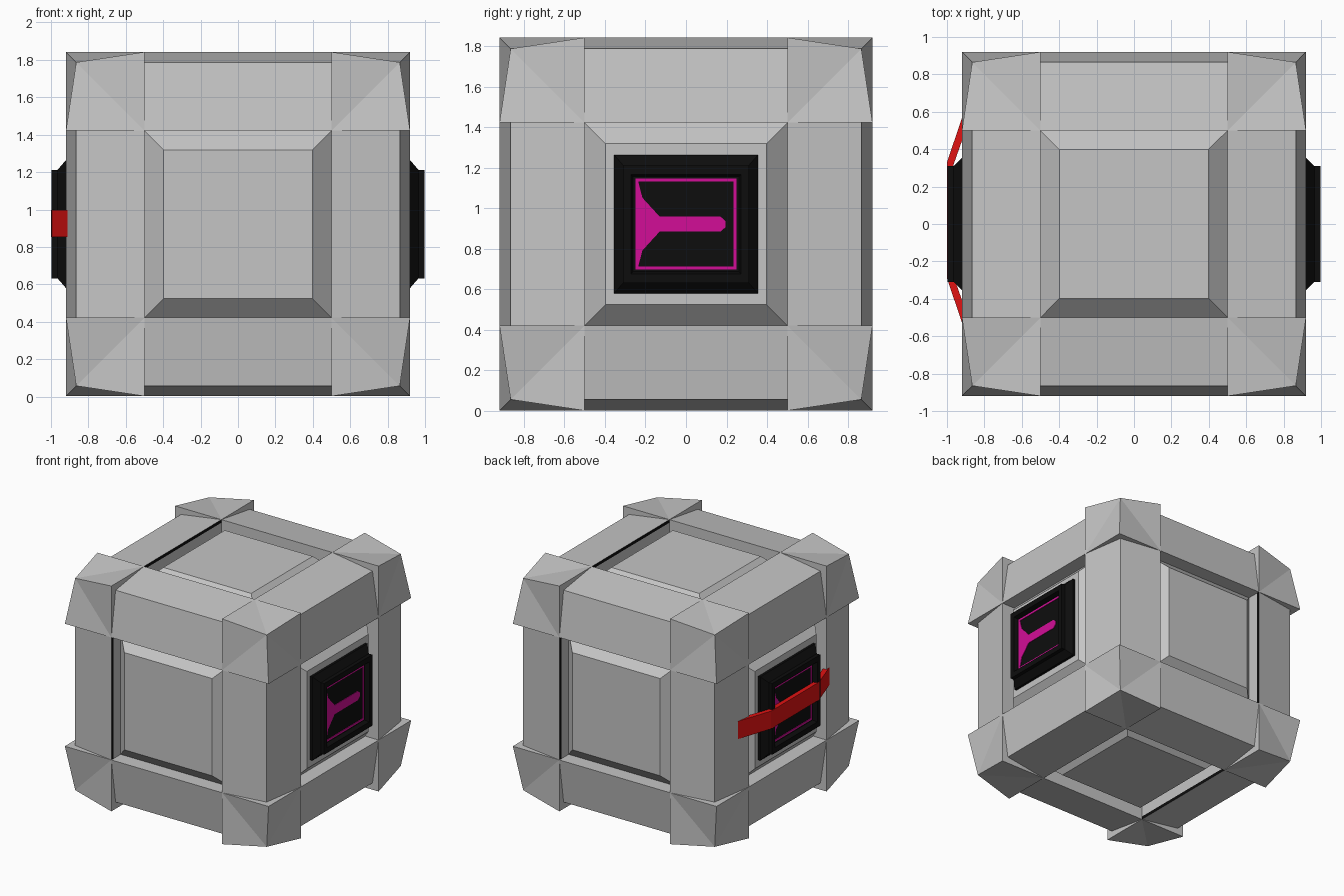
import bpy, bmesh
from itertools import product
from mathutils import Vector

if "Cube" in bpy.data.objects:
    bpy.data.objects.remove(bpy.data.objects["Cube"])

MID = 0.922                       # height of the cube's centre
OUT, IN, CUT = 0.92, 0.5, 0.865   # outer face, frame inner edge, pulled-in edge


def material(name, rgb):
    m = bpy.data.materials.new(name)
    m.use_nodes = True
    m.diffuse_color = (*rgb, 1)
    m.node_tree.nodes["Principled BSDF"].inputs["Base Color"].default_value = (*rgb, 1)
    return m


GREY = material("light grey", (0.56, 0.56, 0.56))
BLACK = material("black", (0.004, 0.004, 0.004))
PINK = material("magenta", (0.65, 0.004, 0.31))
RED = material("red", (0.75, 0.006, 0.006))


def build(name, verts, faces, mats, rule=None):
    """Make a flat-shaded mesh around the cube's centre, with outward normals."""
    bm = bmesh.new()
    vs = [bm.verts.new(Vector(v) + Vector((0, 0, MID))) for v in verts]
    for f in faces:
        bm.faces.new([vs[i] for i in f])
    bmesh.ops.recalc_face_normals(bm, faces=bm.faces[:])
    bm.normal_update()
    if rule:
        for f in bm.faces:
            f.material_index = rule(f)
    me = bpy.data.meshes.new(name)
    bm.to_mesh(me)
    bm.free()
    for m in mats:
        me.materials.append(m)
    ob = bpy.data.objects.new(name, me)
    bpy.context.collection.objects.link(ob)
    return ob


def loft(name, rings, mats, rule=None):
    """Skin a list of equal closed rings and cap both ends."""
    n = len(rings[0])
    verts = [p for r in rings for p in r]
    faces = [(k * n + i, k * n + (i + 1) % n, (k + 1) * n + (i + 1) % n, (k + 1) * n + i)
             for k in range(len(rings) - 1) for i in range(n)]
    faces += [tuple(range(n)), tuple(range(len(verts) - n, len(verts)))]
    return build(name, verts, faces, mats, rule)


def place(axis, a, b, c):
    """Put a on the given axis, b and c on the next two."""
    p = [0, 0, 0]
    p[axis], p[(axis + 1) % 3], p[(axis + 2) % 3] = a, b, c
    return tuple(p)


def rect(w, h):
    return [(-w, -h), (w, -h), (w, h), (-w, h)]


# Corner caps: flared blocks with a pulled-in corner point
for s in product((-1, 1), repeat=3):
    pts = [(CUT,) * 3, (IN,) * 3]
    pts += [place(a, IN, OUT, OUT) for a in range(3)]   # 2-4 on the cube edges
    pts += [place(a, OUT, IN, IN) for a in range(3)]    # 5-7 on the cube faces
    faces = []
    for a in range(3):
        b, c = (a + 1) % 3, (a + 2) % 3
        faces += [(0, 2 + b, 5 + a), (0, 5 + a, 2 + c), (1, 5 + b, 2 + a, 5 + c)]
    build("corner_cap", [[k * q for k, q in zip(s, p)] for p in pts], faces, [GREY])

# Edge beams, with a narrow dark seam on the walls that face sideways
SEAM, DEEP = 0.895, 0.78
section = [(IN, SEAM), (IN, OUT), (CUT, CUT), (OUT, IN), (SEAM, IN), (DEEP, IN), (IN, DEEP)]


def seam_rule(f):
    return int(abs(f.normal.x) > 0.9 and f.calc_area() < 0.05)


for axis in range(3):
    for su, sv in product((-1, 1), repeat=2):
        rings = [[place(axis, t, u * su, v * sv) for u, v in section] for t in (-IN, IN)]
        loft("edge_beam", rings, [GREY, BLACK], seam_rule)

# Raised bevelled panel on every side
for axis in range(3):
    for s in (-1, 1):
        rings = [[place(axis, s * d, u, v) for u, v in rect(w, w)]
                 for d, w in ((0.7, IN), (0.8, IN), (0.9, 0.397))]
        loft("side_panel", rings, [GREY])

# Screens on the two sides: dark bezel, recessed floor, bright frame and pointer
FLOOR = 0.96
upper = [(-0.237, 0.215), (-0.215, 0.13), (-0.13, 0.037), (0.17, 0.037), (0.195, 0.015)]
pointer = upper + [(u, -v) for u, v in reversed(upper)]
steps = [(0.89, 0.355, 0.342), (0.92, 0.355, 0.342), (0.965, 0.31, 0.29),
         (0.996, 0.31, 0.29), (0.996, 0.272, 0.245), (FLOOR, 0.262, 0.235)]


def plate(name, outline, s):
    rings = [[(s * d, s * u, v) for u, v in outline] for d in (FLOOR - 0.002, FLOOR + 0.004)]
    loft(name, rings, [PINK])


for s, side in ((1, "left"), (-1, "right")):
    loft(side + "_screen_bezel",
         [[(s * d, s * u, v) for u, v in rect(w, h)] for d, w, h in steps], [BLACK])
    plate(side + "_screen_pointer", pointer, s)
    W, H, T = 0.25, 0.225, 0.008
    for k in (-1, 1):
        plate(side + "_frame_bar", [(u, v + k * (H - T)) for u, v in rect(W, T)], s)
        plate(side + "_frame_post", [(u + k * (W - T), v) for u, v in rect(T, H)], s)

# Strap bent across the right-hand screen, ends sunk into the beams
path = [(-0.62, 0.74), (-0.895, 0.62), (-1.0, 0.31)]
path += [(x, -y) for x, y in reversed(path)]
rings = []
for x, y in path:
    y += 0.02
    inner = (x + 0.035, y * 0.96)
    rings.append([(x, y, -0.07), (x, y, 0.075), (*inner, 0.075), (*inner, -0.07)])
loft("strap", rings, [RED])
